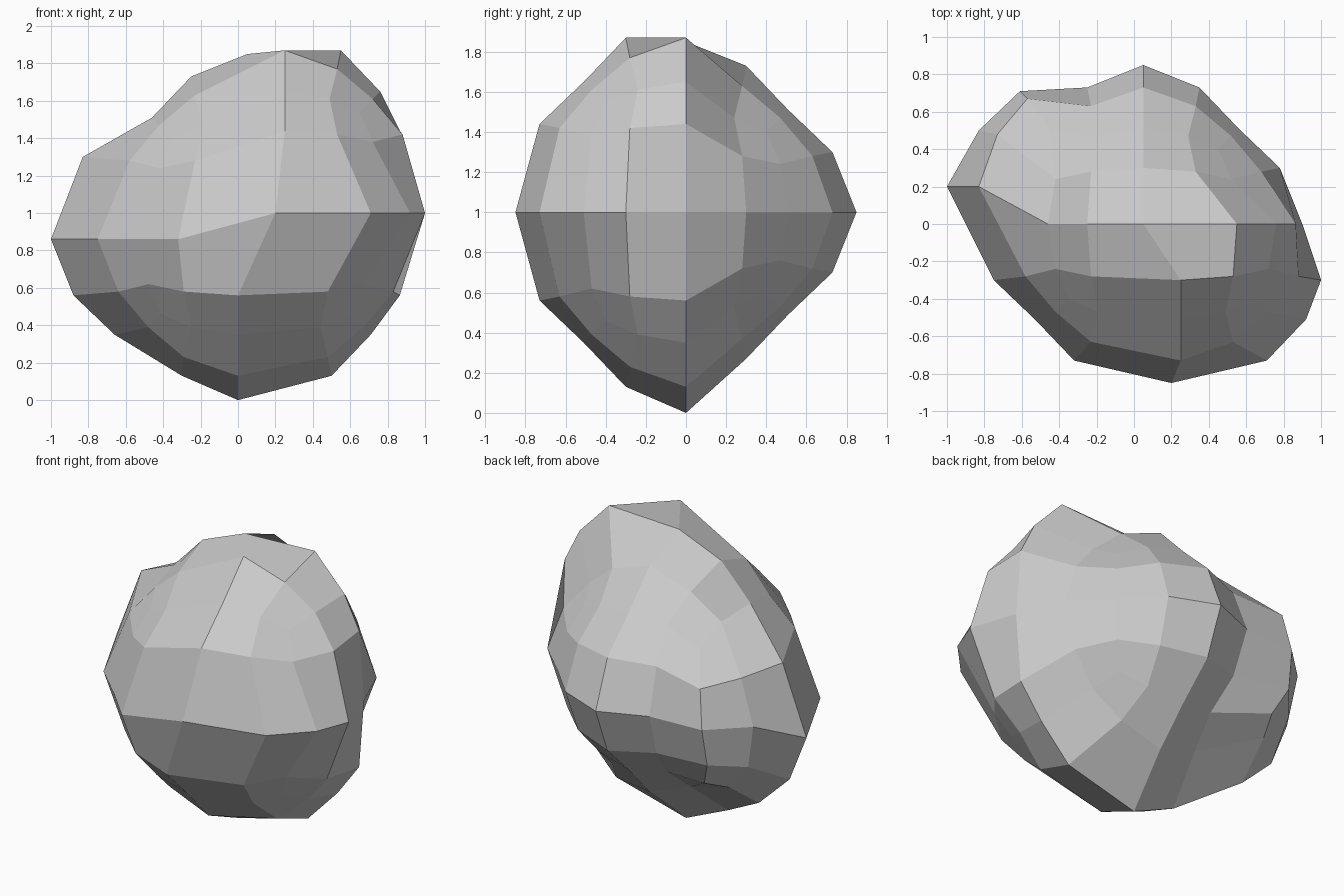
import bpy, bmesh

if "Cube" in bpy.data.objects:
    bpy.data.objects.remove(bpy.data.objects["Cube"])

# Rounded-cube base: for each vertex class (how many grid steps out on each axis),
# the distance for an outer (2) and a middle (1) grid step
BASE = {(2, 0, 0): (.85, 0), (2, 1, 0): (.73, .30), (2, 2, 0): (.51, 0),
        (2, 1, 1): (.63, .28), (2, 2, 1): (.47, .24), (2, 2, 2): (.40, 0)}

# Chunk shifts by sign of x, y, z; anything unlisted gets BACK
BACK = (.05, 0, 0)
UPPER_RIGHT, LOWER_RIGHT, LOWER = (.25, 0, .14), (.20, 0, -.14), (0, 0, -.14)
SHIFT = {(0, 0, -1): (0, 0, -.15), (0, -1, 0): (.20, 0, 0), (1, -1, 0): (.41, 0, 0),
         (1, 0, 1): UPPER_RIGHT, (1, -1, 1): UPPER_RIGHT, (0, -1, 1): UPPER_RIGHT,
         (1, 0, -1): LOWER_RIGHT, (1, -1, -1): LOWER_RIGHT,
         (-1, 0, -1): LOWER, (0, -1, -1): LOWER, (-1, -1, 0): (-.02, 0, -.14),
         (-1, -1, -1): (-.01, 0, -.14)}


def sign(v):
    return (v > 0) - (v < 0)


def place(grid):
    big, small = BASE[tuple(sorted((abs(g) for g in grid), reverse=True))]
    x, y, z = (sign(g) * (0, small, big)[abs(g)] for g in grid)
    dx, dy, dz = SHIFT.get(tuple(sign(g) for g in grid), BACK)
    # Bulge on the back left
    if x < -.39 and y >= 0 and z < .45:
        dx, dy = (-.15, .20) if z < 0 or y == 0 and z == 0 else (-.10, .20)
        dz = -.14 if y == 0 and z <= 0 else 0
        if grid == (-2, 2, 2):
            dx, dy = -.04, .09
    # Flattened right side
    limit = .865 if y == 0 and abs(grid[2]) == 1 and x > 0 else 1
    return min(x + dx, limit), y + dy, 1 + z + dz


# Boulder: cube with 4 x 4 faces per side, rounded and shifted in chunks
bm = bmesh.new()
bmesh.ops.create_cube(bm, size=4)
bmesh.ops.subdivide_edges(bm, edges=bm.edges[:], cuts=3, use_grid_fill=True)
for v in bm.verts:
    v.co = place(tuple(round(c) for c in v.co))
bmesh.ops.recalc_face_normals(bm, faces=bm.faces[:])
mesh = bpy.data.meshes.new("boulder")
bm.to_mesh(mesh)
bm.free()
bpy.context.collection.objects.link(bpy.data.objects.new("boulder", mesh))
